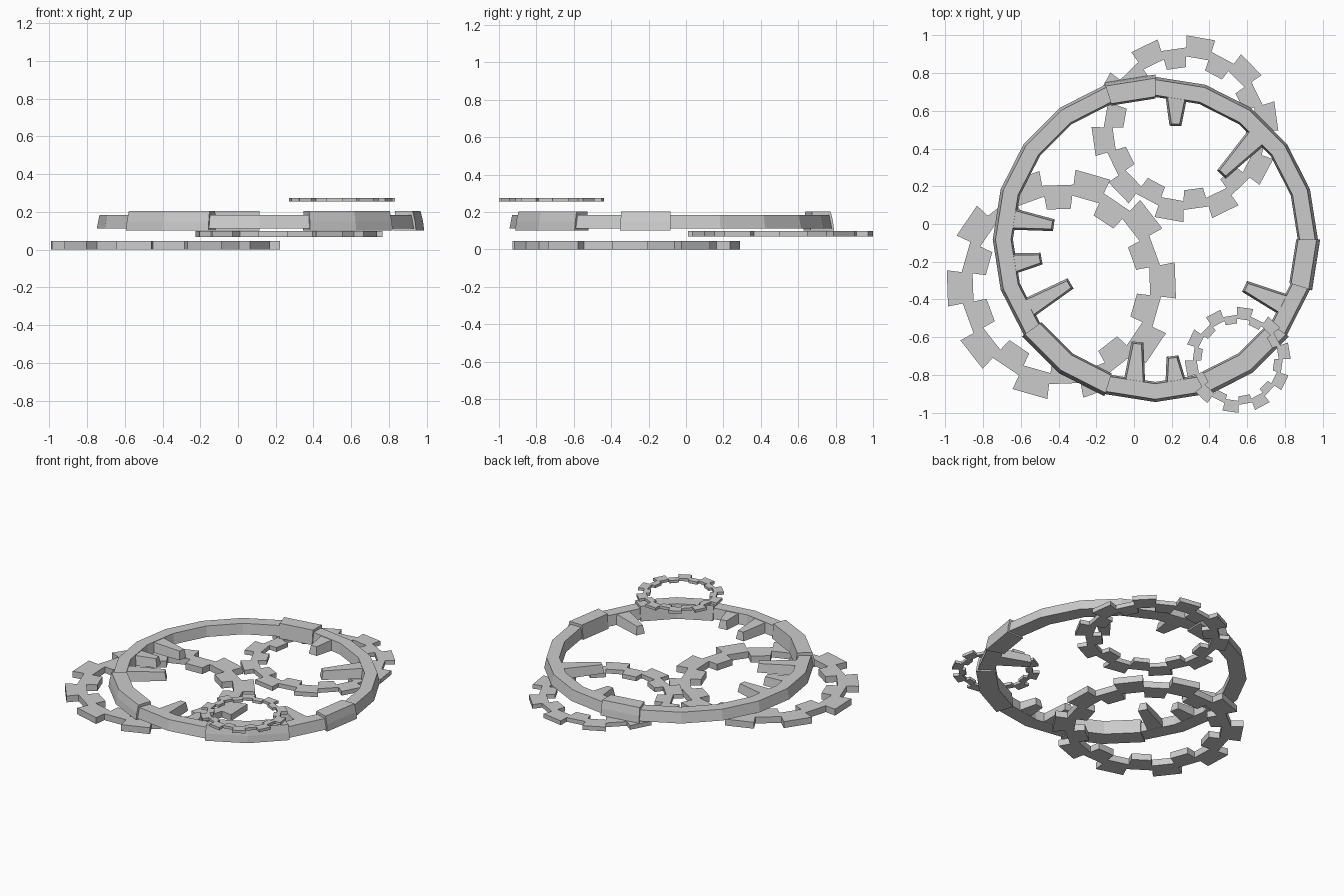
import bpy
from math import sin, cos, radians
from mathutils import Vector

if "Cube" in bpy.data.objects:
    bpy.data.objects.remove(bpy.data.objects["Cube"])


def add_mesh(name, verts, faces):
    mesh = bpy.data.meshes.new(name)
    mesh.from_pydata(verts, [], faces)
    mesh.update()
    obj = bpy.data.objects.new(name, mesh)
    bpy.context.collection.objects.link(obj)
    bpy.context.view_layer.objects.active = obj
    # consistent outward normals
    import bmesh
    bm = bmesh.new()
    bm.from_mesh(mesh)
    bmesh.ops.recalc_face_normals(bm, faces=bm.faces)
    bm.to_mesh(mesh)
    bm.free()
    return obj


def polar(c, r, deg, z):
    a = radians(deg)
    return (c[0] + r * cos(a), c[1] + r * sin(a), z)


def band(name, centre, profile, start, steps, closed=False):
    """Sweep an (r, z) profile around the centre in 18 degree steps."""
    n, verts, faces = len(profile), [], []
    rings = steps if closed else steps + 1
    for i in range(rings):
        verts += [polar(centre, r, start + 18 * i, z) for r, z in profile]
    for i in range(steps):
        a, b = i * n, (i + 1) % rings * n
        faces += [(a + k, a + (k + 1) % n, b + (k + 1) % n, b + k) for k in range(n)]
    if not closed:
        faces += [tuple(range(n)), tuple(range(steps * n, steps * n + n))]
    return add_mesh(name, verts, faces)


def gear(name, centre, radius, offset, z0, z1, ring_out, ring_in, bump_in):
    """Ring of 20 segments: outward teeth alternate with inward bumps."""
    verts, faces = [], []
    for i in range(20):
        ro = radius * (1 if i % 2 == 0 else ring_out)
        ri = radius * (ring_in if i % 2 == 0 else bump_in)
        for deg in (offset - 9 + 18 * i, offset + 9 + 18 * i):
            verts += [polar(centre, r, deg, z)
                      for r, z in ((ro, z0), (ro, z1), (ri, z1), (ri, z0))]
    for j in range(40):
        a, b = j * 4, (j + 1) % 40 * 4
        # segments get all four sides, steps only their radial walls
        for k in (range(4) if j % 2 == 0 else (0, 2)):
            m = (k + 1) % 4
            faces.append((a + k, a + m, b + m, b + k))
    return add_mesh(name, verts, faces)


def spoke(name, base, tip, base_width, tip_width):
    """Tapered bar pointing inwards, wider at its underside."""
    base, tip = Vector(base), Vector(tip)
    d = (tip - base).normalized()
    side = Vector((-d.y, d.x))
    verts = []
    for p, w, za, zb, lean in ((base, base_width, 0.112, 0.183, 0),
                               (tip, tip_width, 0.118, 0.176, 0.01)):
        for s, z, extra in ((-1, za, 0.01), (1, za, 0.01), (1, zb, 0), (-1, zb, 0)):
            q = p + side * s * (w / 2 + extra) + d * (lean if extra else 0)
            verts.append((q.x, q.y, z))
    faces = [(0, 1, 2, 3), (4, 5, 6, 7)]
    faces += [(k, (k + 1) % 4, 4 + (k + 1) % 4, 4 + k) for k in range(4)]
    return add_mesh(name, verts, faces)


# Main ring
C = (0.113, -0.082)
band("main_ring", C, [(0.862, 0.112), (0.847, 0.185), (0.765, 0.185), (0.755, 0.112)],
     0, 20, closed=True)

# Raised plates clamped around the ring
plate = [(0.874, 0.102), (0.868, 0.15), (0.855, 0.204), (0.757, 0.204), (0.747, 0.102)]
for i, (start, steps) in enumerate(((90, 1), (-18, 1), (216, 2), (288, 2))):
    band(f"ring_plate_{i + 1}", C, plate, start, steps)

# Inward spokes: base, tip
spokes = [((0.225, 0.69), (0.22, 0.53)), ((0.665, 0.475), (0.47, 0.27)),
          ((-0.67, 0.03), (-0.435, -0.005)), ((-0.67, -0.215), (-0.5, -0.185)),
          ((-0.61, -0.475), (-0.345, -0.32)), ((0.81, -0.435), (0.595, -0.335)),
          ((0.0, -0.86), (0.018, -0.635)), ((0.225, -0.87), (0.205, -0.71))]
for i, (b, t) in enumerate(spokes):
    spoke(f"spoke_{i + 1}", b, t, 0.1, 0.043)

# Three gears stacked at different heights
gear("large_gear", (-0.385, -0.32), 0.612, 2, 0.0, 0.045, 0.87, 0.775, 0.66)
gear("medium_gear", (0.27, 0.505), 0.495, 8, 0.068, 0.098, 0.87, 0.775, 0.66)
gear("small_gear", (0.55, -0.72), 0.281, 10, 0.255, 0.274, 0.85, 0.775, 0.69)
